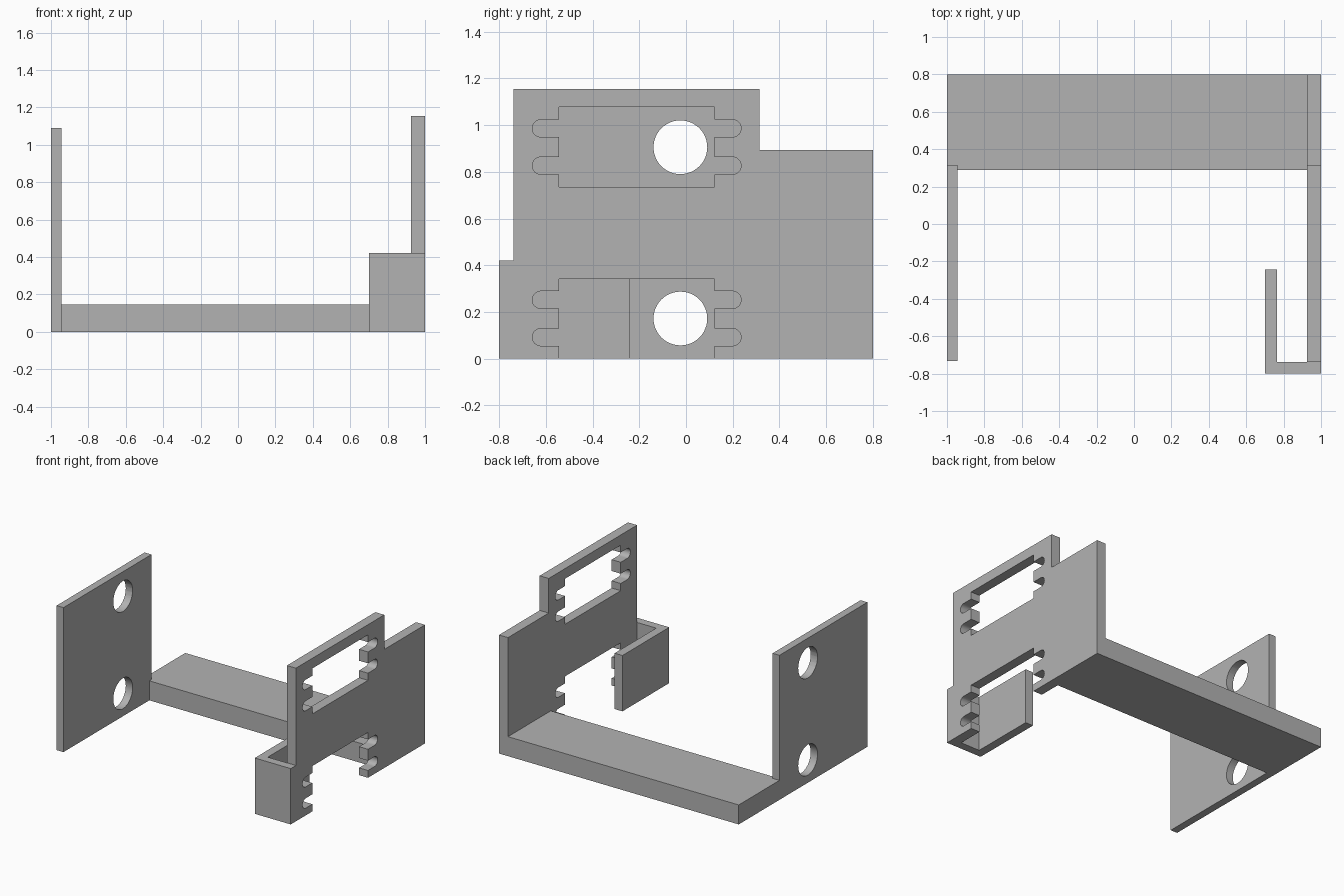
import bpy, bmesh, math

if "Cube" in bpy.data.objects:
    bpy.data.objects.remove(bpy.data.objects["Cube"])

grey = bpy.data.materials.new("plain grey")
grey.use_nodes = True
colour = (0.45, 0.45, 0.45, 1)
grey.diffuse_color = colour
grey.node_tree.nodes["Principled BSDF"].inputs["Base Color"].default_value = colour


def prism(name, outline, low, high, axis="x"):
    """Extrude an outline: (y, z) along x, or (x, y) along z."""
    bm = bmesh.new()
    place = (lambda a, b: (low, a, b)) if axis == "x" else (lambda a, b: (a, b, low))
    shift = (high - low, 0, 0) if axis == "x" else (0, 0, high - low)
    face = bm.faces.new([bm.verts.new(place(a, b)) for a, b in outline])
    result = bmesh.ops.extrude_face_region(bm, geom=[face])
    moved = [v for v in result["geom"] if isinstance(v, bmesh.types.BMVert)]
    bmesh.ops.translate(bm, verts=moved, vec=shift)
    bmesh.ops.recalc_face_normals(bm, faces=bm.faces)
    mesh = bpy.data.meshes.new(name)
    bm.to_mesh(mesh)
    bm.free()
    mesh.materials.append(grey)
    obj = bpy.data.objects.new(name, mesh)
    bpy.context.collection.objects.link(obj)
    return obj


def arc(y, z, radius, start, end, steps):
    angles = [math.radians(start + (end - start) * i / steps) for i in range(steps + 1)]
    return [(y + radius * math.cos(a), z + radius * math.sin(a)) for a in angles]


def window(bottom, top, slots):
    """Rectangular opening with round-ended slots on both sides."""
    r, left, right = 0.037, -0.543, 0.121
    points = [(left, bottom), (right, bottom)]
    for z in slots:
        points += [(right, z - r), *arc(0.199, z, r, -90, 90, 16), (right, z + r)]
    points += [(right, top), (left, top)]
    for z in reversed(slots):
        points += [(left, z + r), *arc(-0.621, z, r, 90, 270, 16), (left, z - r)]
    return points


def cut(obj, outline, low, high):
    cutter = prism("cutter", outline, low, high)
    cutter.hide_render = True
    bpy.ops.object.select_all(action="DESELECT")
    obj.select_set(True)
    bpy.context.view_layer.objects.active = obj
    mod = obj.modifiers.new("opening", "BOOLEAN")
    mod.operation, mod.solver, mod.object = "DIFFERENCE", "EXACT", cutter
    bpy.ops.object.modifier_apply(modifier=mod.name)
    bpy.data.objects.remove(cutter)
    bpy.ops.object.shade_smooth_by_angle(angle=math.radians(30))


# Cross bar joining the two plates
prism("cross_bar", [(-1, 0.29), (0.925, 0.29), (0.925, 0.8), (-1, 0.8)], 0, 0.147, "z")

# Left-hand plate with two round holes, notched over the bar
hole_plate = prism("hole_plate", [(-0.733, 0), (0.29, 0), (0.29, 0.147), (0.315, 0.147),
                                  (0.315, 1.09), (-0.733, 1.09)], -1, -0.943)
for z in (0.172, 0.905):
    cut(hole_plate, arc(-0.024, z, 0.115, 0, 352.5, 47), -1.1, -0.8)

# Stepped plate with a closed window and one open at the bottom
slot_plate = prism("slot_plate", [(-0.738, 0), (0.8, 0), (0.8, 0.894), (0.315, 0.894),
                                  (0.315, 1.155), (-0.738, 1.155)], 0.925, 1)
cut(slot_plate, window(0.735, 1.078, (0.826, 0.986)), 0.8, 1.1)
cut(slot_plate, window(-0.1, 0.342, (0.092, 0.252)), 0.8, 1.1)

# Hook wrapping from the front edge back behind the slotted plate
prism("front_hook", [(0.7, -0.8), (1, -0.8), (1, -0.738), (0.765, -0.738),
                     (0.765, -0.242), (0.7, -0.242)], 0, 0.421, "z")
